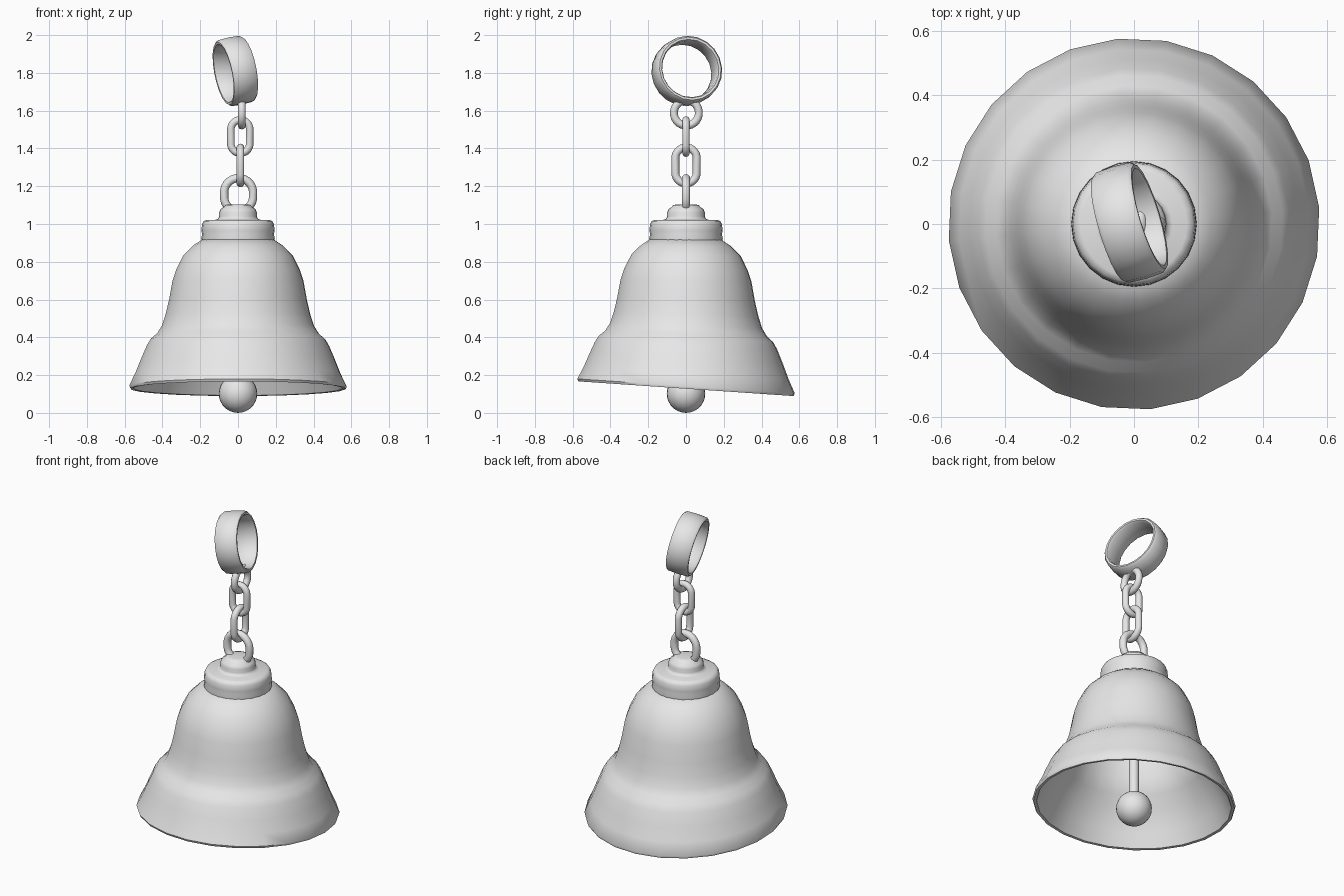
import bpy, bmesh, math
from mathutils import Vector, Matrix

if "Cube" in bpy.data.objects:
    bpy.data.objects.remove(bpy.data.objects["Cube"])

metal = bpy.data.materials.new("grey metal")
metal.diffuse_color = (0.8, 0.8, 0.8, 1)
metal.use_nodes = True
metal.node_tree.nodes["Principled BSDF"].inputs["Base Color"].default_value = metal.diffuse_color


def finish(name, bm, angle=40):
    bmesh.ops.recalc_face_normals(bm, faces=bm.faces[:])
    me = bpy.data.meshes.new(name)
    bm.to_mesh(me)
    bm.free()
    me.materials.append(metal)
    ob = bpy.data.objects.new(name, me)
    bpy.context.collection.objects.link(ob)
    bpy.ops.object.select_all(action='DESELECT')
    ob.select_set(True)
    bpy.context.view_layer.objects.active = ob
    bpy.ops.object.shade_smooth_by_angle(angle=math.radians(angle))
    return ob


def lathe(profile, sides, phase=0.0, closed=False):
    """Spin (radius, z) points round z; radius 0 makes a pole."""
    bm = bmesh.new()
    rings = []
    for r, z in profile:
        if r == 0:
            rings.append([bm.verts.new((0, 0, z))] * sides)
        else:
            rings.append([bm.verts.new((r * math.cos(phase + math.tau * i / sides),
                                        r * math.sin(phase + math.tau * i / sides), z))
                          for i in range(sides)])
    pairs = list(zip(rings, rings[1:]))
    if closed:
        pairs.append((rings[-1], rings[0]))
    for a, b in pairs:
        for i in range(sides):
            j = (i + 1) % sides
            quad = list(dict.fromkeys((a[i], a[j], b[j], b[i])))
            if len(quad) > 2:
                bm.faces.new(quad)
    return bm


def link(name, centre, across, half_w, half_h, tube, steps=24, sides=10):
    """Oval chain link standing upright; across is its horizontal direction."""
    bm = bmesh.new()
    across, up = Vector(across), Vector((0, 0, 1))
    side = across.cross(up)
    rings = []
    for i in range(steps):
        t = math.tau * (i + 0.5) / steps
        out = across * math.cos(t) + up * math.sin(t)
        stretch = math.copysign(half_h - half_w, math.sin(t))
        p = Vector(centre) + out * half_w + up * stretch
        rings.append([bm.verts.new(p + tube * (out * math.cos(math.tau * k / sides)
                                               + side * math.sin(math.tau * k / sides)))
                      for k in range(sides)])
    for i in range(steps):
        a, b = rings[i], rings[(i + 1) % steps]
        for k in range(sides):
            m = (k + 1) % sides
            bm.faces.new((a[k], a[m], b[m], b[k]))
    return finish(name, bm, 60)


# Bell shell: outer wall down to the lip, then back up the inside
shell = [(0, 0.92), (0.19, 0.918), (0.24, 0.885), (0.29, 0.835), (0.328, 0.76),
         (0.348, 0.70), (0.366, 0.60), (0.385, 0.52), (0.405, 0.46), (0.43, 0.42),
         (0.463, 0.392), (0.485, 0.355), (0.515, 0.285), (0.545, 0.21),
         (0.578, 0.142), (0.572, 0.128), (0.555, 0.13),
         (0.515, 0.22), (0.455, 0.35), (0.40, 0.41), (0.36, 0.50), (0.338, 0.60),
         (0.32, 0.70), (0.295, 0.77), (0.25, 0.835), (0.18, 0.875), (0, 0.885)]
bm = lathe(shell, 24, math.radians(5))
# The mouth leans down towards the back, fading out up the body
for v in bm.verts:
    lean = 0.012 + 0.056 * max(0.0, (0.92 - v.co.z) / 0.79) ** 2
    v.co.z -= lean * v.co.y
finish("bell_shell", bm, 50)

# Stepped cap and knob
finish("cap", lathe([(0, 0.90), (0.19, 0.905), (0.195, 0.925), (0.19, 0.945), (0.194, 0.965),
                     (0.19, 1.0), (0.182, 1.015), (0.165, 1.022), (0.12, 1.022),
                     (0.105, 1.028), (0.1, 1.04), (0.1, 1.062), (0.093, 1.078),
                     (0.075, 1.09), (0.068, 1.1), (0.05, 1.104), (0, 1.104)], 24), 50)

# Clapper rod and ball
finish("clapper_rod", lathe([(0, 0.14), (0.029, 0.14), (0.029, 0.89), (0, 0.89)], 12))
bm = bmesh.new()
bmesh.ops.create_uvsphere(bm, u_segments=24, v_segments=14, radius=0.102,
                          matrix=Matrix.Translation((0, 0, 0.102)))
finish("clapper_ball", bm)

# Hanging loop and chain links, alternating direction
X, Y = (1, 0, 0), (0, 1, 0)
link("hanging_loop", (0.003, 0, 1.155), X, 0.077, 0.088, 0.022)
link("lower_link", (0.013, 0, 1.31), Y, 0.057, 0.095, 0.021)
link("middle_link", (0.012, 0, 1.463), X, 0.05, 0.088, 0.02)
link("upper_link", (0.02, 0.002, 1.588), Y, 0.066, 0.067, 0.021)

# Wide tilted ring at the top
band = [(0.152, -0.055), (0.152, 0.055), (0.158, 0.066), (0.17, 0.067), (0.179, 0.056),
        (0.182, 0), (0.179, -0.056), (0.17, -0.067), (0.158, -0.066)]
bm = lathe(band, 20, closed=True)
axis = Vector((0.94, 0.28, 0.19)).normalized()
turn = Vector((0, 0, 1)).rotation_difference(axis).to_matrix().to_4x4()
bm.transform(Matrix.Translation((-0.014, 0.004, 1.81)) @ turn)
finish("top_ring", bm, 50)
